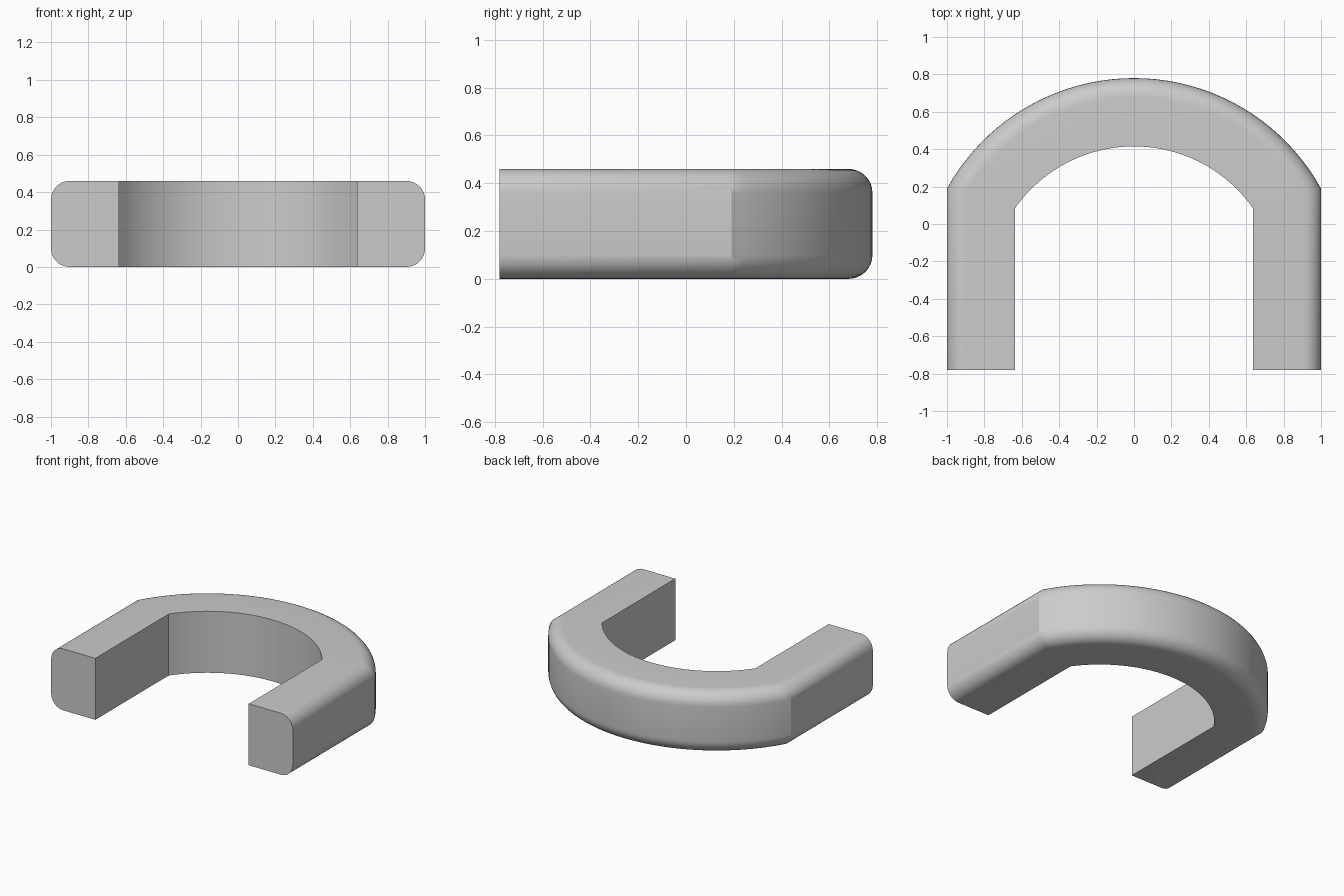
import bpy, bmesh, math

cube = bpy.data.objects.get("Cube")
if cube:
    bpy.data.objects.remove(cube, do_unlink=True)

HEIGHT, WIDTH, FILLET = 0.46, 0.365, 0.1
RADIUS, CENTRE_Y, FRONT_Y = 1.142, -0.362, -0.78
ARC_STEPS, FILLET_STEPS = 40, 8

# Cross-section as (inset from the outer side, height), rounded on the outer side
profile = [(WIDTH, 0)]
for i in range(FILLET_STEPS + 1):
    a = math.pi / 2 * i / FILLET_STEPS
    profile.append((FILLET * (1 - math.sin(a)), FILLET * (1 - math.cos(a))))
profile += [(d, HEIGHT - z) for d, z in reversed(profile)]


def path(inset):
    """Plan outline at one inset: straight leg, arc, straight leg."""
    x, r = 1 - inset, RADIUS - inset
    limit = math.asin(x / r)
    angles = [limit * (2 * i / ARC_STEPS - 1) for i in range(ARC_STEPS + 1)]
    arc = [(r * math.sin(a), CENTRE_Y + r * math.cos(a)) for a in angles]
    return [(-x, FRONT_Y)] + arc + [(x, FRONT_Y)]


# Sweep the cross-section along the arch
bm = bmesh.new()
rails = [[bm.verts.new((x, y, z)) for x, y in path(d)] for d, z in profile]
for i, rail in enumerate(rails):
    after = rails[(i + 1) % len(rails)]
    for j in range(len(rail) - 1):
        bm.faces.new((rail[j], rail[j + 1], after[j + 1], after[j]))

# Flat ends of the legs
for end in (0, -1):
    bm.faces.new([rail[end] for rail in rails])
bmesh.ops.recalc_face_normals(bm, faces=bm.faces)

mesh = bpy.data.meshes.new("arch")
bm.to_mesh(mesh)
bm.free()
arch = bpy.data.objects.new("arch", mesh)
bpy.context.collection.objects.link(arch)

# Plain grey finish
grey = bpy.data.materials.new("grey")
grey.use_nodes = True
colour = (0.6, 0.6, 0.6, 1)
grey.diffuse_color = colour
grey.node_tree.nodes["Principled BSDF"].inputs["Base Color"].default_value = colour
mesh.materials.append(grey)

bpy.ops.object.select_all(action="DESELECT")
arch.select_set(True)
bpy.context.view_layer.objects.active = arch
bpy.ops.object.shade_smooth_by_angle(angle=math.radians(30))
